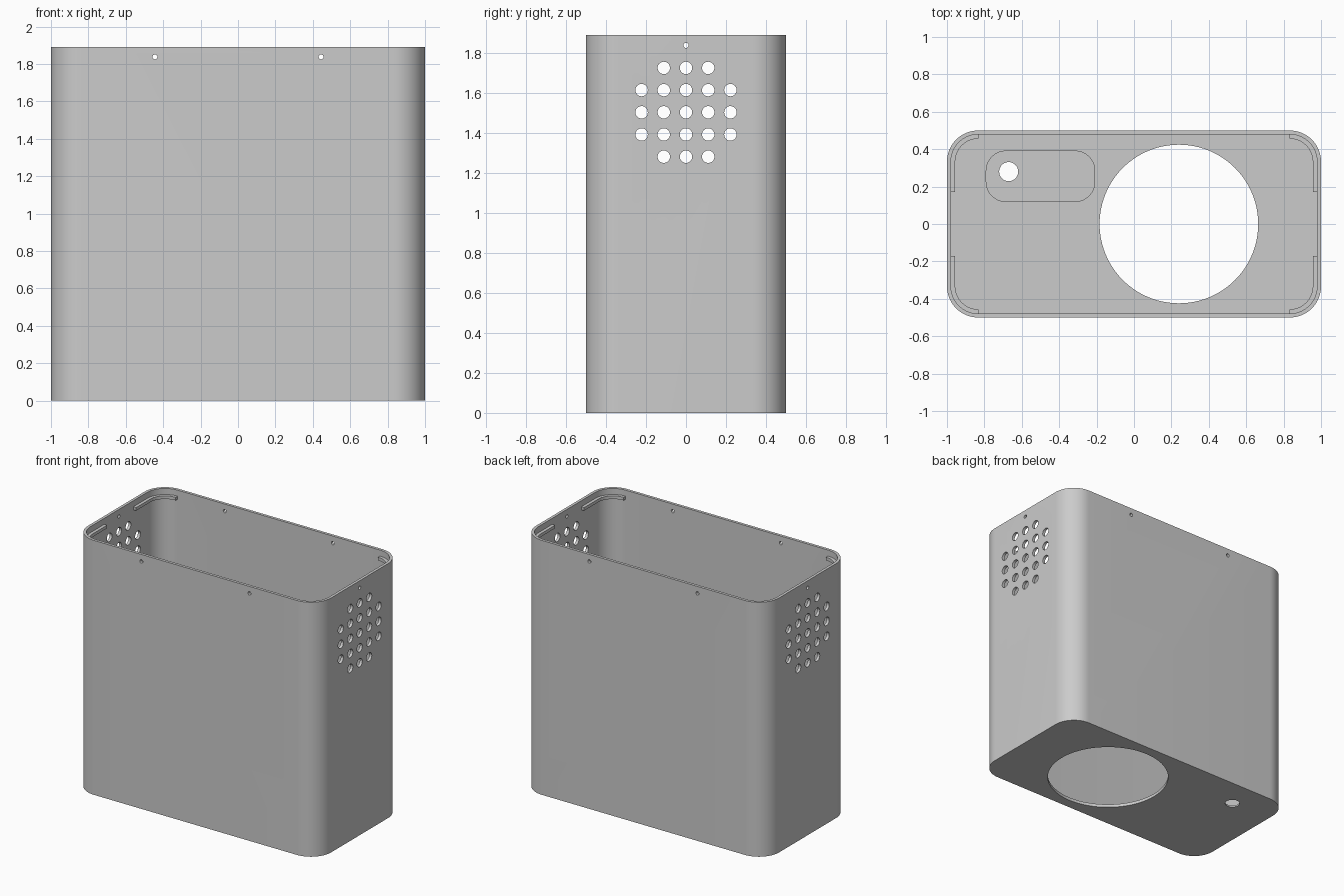
import bpy, bmesh, math
from mathutils import Matrix, Vector

if "Cube" in bpy.data.objects:
    bpy.data.objects.remove(bpy.data.objects["Cube"])

HEIGHT, WALL, RADIUS = 1.89, 0.021, 0.167

grey = bpy.data.materials.new("plain grey")
grey.diffuse_color = (0.6, 0.6, 0.6, 1)
grey.use_nodes = True
grey.node_tree.nodes["Principled BSDF"].inputs["Base Color"].default_value = grey.diffuse_color


def finish(bm, name):
    bmesh.ops.recalc_face_normals(bm, faces=bm.faces)
    mesh = bpy.data.meshes.new(name)
    bm.to_mesh(mesh)
    bm.free()
    mesh.materials.append(grey)
    obj = bpy.data.objects.new(name, mesh)
    bpy.context.collection.objects.link(obj)
    return obj


def arc(cx, cy, r, a0, a1, n=16):
    return [(cx + r * math.cos(a0 + (a1 - a0) * i / n),
             cy + r * math.sin(a0 + (a1 - a0) * i / n)) for i in range(n + 1)]


def rounded_rect(cx, cy, hx, hy, r):
    pts = []
    for k, (sx, sy) in enumerate([(1, 1), (-1, 1), (-1, -1), (1, -1)]):
        pts += arc(cx + sx * (hx - r), cy + sy * (hy - r), r,
                   k * math.pi / 2, (k + 1) * math.pi / 2)
    return pts


def prism(name, outline, z0, z1):
    bm = bmesh.new()
    face = bm.faces.new([bm.verts.new((x, y, z0)) for x, y in outline])
    ext = bmesh.ops.extrude_face_region(bm, geom=[face])
    top = [v for v in ext["geom"] if isinstance(v, bmesh.types.BMVert)]
    bmesh.ops.translate(bm, verts=top, vec=(0, 0, z1 - z0))
    return finish(bm, name)


def rods(name, axis, holes, length):
    """Cylinders along one axis: holes = (centre, radius, segments)."""
    bm = bmesh.new()
    turn = Vector((0, 0, 1)).rotation_difference(Vector(axis)).to_matrix().to_4x4()
    for centre, r, seg in holes:
        bmesh.ops.create_cone(bm, cap_ends=True, segments=seg, radius1=r, radius2=r,
                              depth=length, matrix=Matrix.Translation(centre) @ turn)
    return finish(bm, name)


def cut(obj, cutter):
    mod = obj.modifiers.new("cut", 'BOOLEAN')
    mod.operation, mod.solver, mod.object = 'DIFFERENCE', 'EXACT', cutter
    bpy.context.view_layer.update()
    graph = bpy.context.evaluated_depsgraph_get()
    mesh = bpy.data.meshes.new_from_object(obj.evaluated_get(graph))
    obj.modifiers.clear()
    obj.data = mesh
    bpy.data.objects.remove(cutter)


def smooth(obj):
    bpy.ops.object.select_all(action='DESELECT')
    obj.select_set(True)
    bpy.context.view_layer.objects.active = obj
    bpy.ops.object.shade_smooth_by_angle(angle=math.radians(30))


# Open-topped case with rounded upright corners
case = prism("case", rounded_rect(0, 0, 1, 0.5, RADIUS), 0, HEIGHT)
cut(case, prism("cavity", rounded_rect(0, 0, 1 - WALL, 0.5 - WALL, RADIUS - WALL), 0.023, 2.2))

# Shallow pocket in the floor
cut(case, prism("pocket", rounded_rect(-0.5, 0.255, 0.29, 0.135, 0.105), 0.012, 0.2))

# Large round opening and cable hole in the floor
cut(case, rods("floor_holes", (0, 0, 1),
               [((0.24, 0, 0), 0.424, 96), ((-0.67, 0.28, 0), 0.051, 32)], 0.4))

# Vent grid without its corners, plus a screw hole, through both end walls
vents = [((0, 0.111 * i, 1.503 + 0.111 * j), 0.031, 32)
         for i in range(-2, 3) for j in range(-2, 3) if abs(i) + abs(j) < 4]
cut(case, rods("vent_holes", (1, 0, 0), vents + [((0, 0, 1.838), 0.013, 16)], 3))

# Screw holes through the front and back walls
cut(case, rods("screw_holes", (0, 1, 0),
               [((sx * 0.444, 0, 1.838), 0.013, 16) for sx in (-1, 1)], 2))
smooth(case)

# Lid ledges hugging the four inside corners
cx, cy = 1 - RADIUS, 0.5 - RADIUS


def ledge_edge(inset):
    return ([(1 - inset, 0.17)] + arc(cx, cy, RADIUS - inset, 0, math.pi / 2)
            + [(0.833 - 0.002, 0.5 - inset)])


ledge = ledge_edge(WALL - 0.004) + ledge_edge(WALL + 0.023)[::-1]
for sx, side in ((-1, "left"), (1, "right")):
    for sy, end in ((-1, "front"), (1, "back")):
        smooth(prism(f"lid_ledge_{end}_{side}",
                     [(sx * x, sy * y) for x, y in ledge], 1.822, 1.845))
